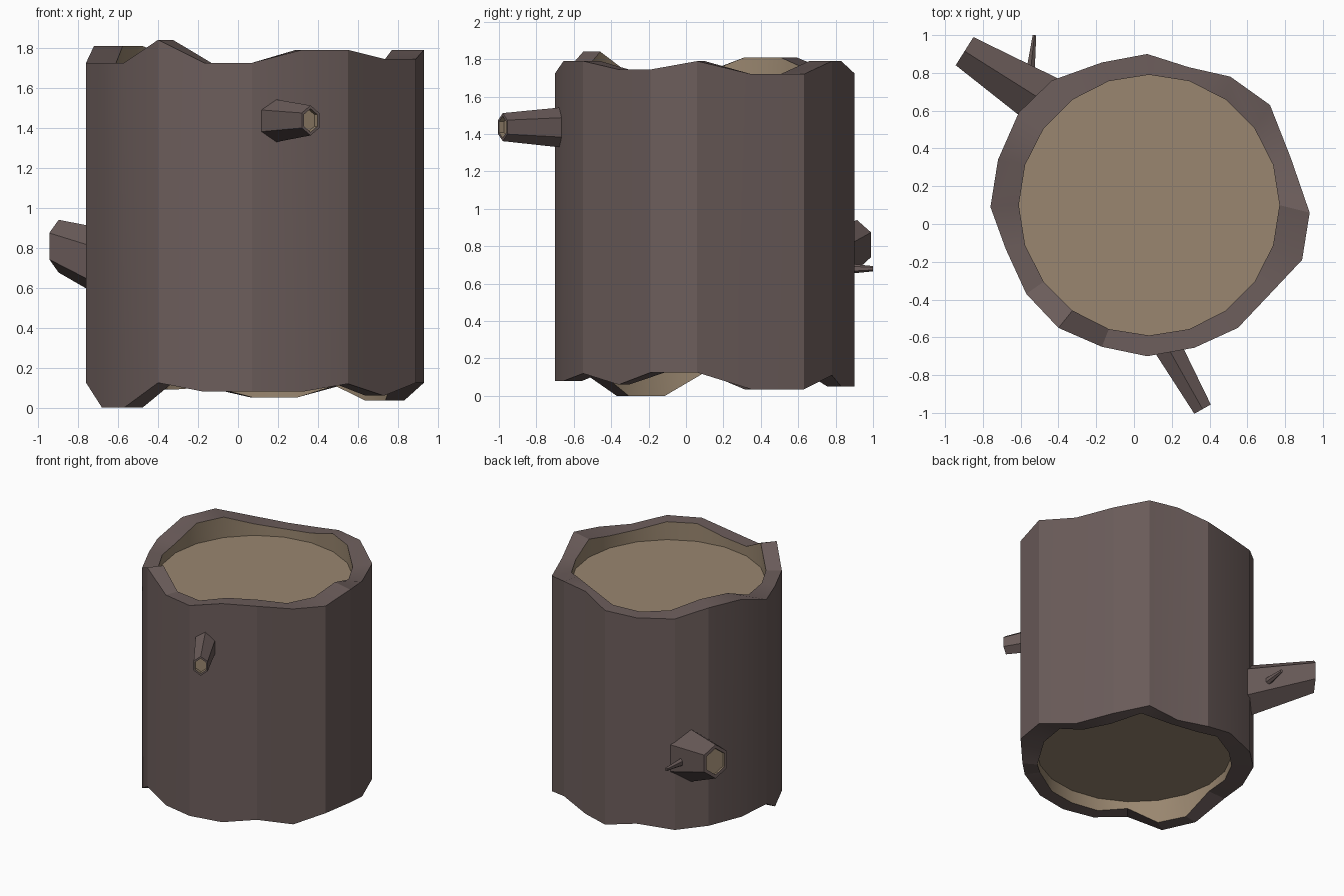
import bpy, bmesh, math
from mathutils import Vector

if "Cube" in bpy.data.objects:
    bpy.data.objects.remove(bpy.data.objects["Cube"])


def material(name, rgb):
    m = bpy.data.materials.new(name)
    m.diffuse_color = (*rgb, 1)
    m.use_nodes = True
    m.node_tree.nodes["Principled BSDF"].inputs["Base Color"].default_value = m.diffuse_color
    return m


BARK = material("bark", (0.15, 0.11, 0.105))
WOOD = material("wood", (0.32, 0.24, 0.16))


def make_object(name, bm):
    bmesh.ops.recalc_face_normals(bm, faces=bm.faces)
    me = bpy.data.meshes.new(name)
    bm.to_mesh(me)
    bm.free()
    ob = bpy.data.objects.new(name, me)
    bpy.context.collection.objects.link(ob)
    me.materials.append(BARK)
    me.materials.append(WOOD)
    return ob


def ring(bm, points):
    return [bm.verts.new(p) for p in points]


def bridge(bm, a, b, mat):
    n = len(a)
    for i in range(n):
        j = (i + 1) % n
        bm.faces.new((a[i], a[j], b[j], b[i])).material_index = mat


def cap(bm, verts):
    bm.faces.new(verts).material_index = 1


# Bark outline, clockwise from the back: x, y, lower edge z, upper edge z
OUTLINE = [
    (0.07, 0.90, 0.05, 1.725), (0.29, 0.83, 0.05, 1.79),
    (0.51, 0.78, 0.11, 1.79), (0.72, 0.63, 0.035, 1.72),
    (0.83, 0.35, 0.035, 1.72), (0.93, 0.06, 0.125, 1.79),
    (0.89, -0.19, 0.125, 1.745), (0.73, -0.36, 0.06, 1.745),
    (0.55, -0.55, 0.12, 1.79), (0.32, -0.655, 0.08, 1.79),
    (0.07, -0.70, 0.08, 1.725), (-0.17, -0.65, 0.08, 1.725),
    (-0.40, -0.55, 0.125, 1.84), (-0.57, -0.37, 0.0, 1.725),
    (-0.68, -0.13, 0.0, 1.725), (-0.76, 0.09, 0.125, 1.725),
    (-0.72, 0.34, 0.11, 1.81), (-0.61, 0.59, 0.105, 1.81),
    (-0.435, 0.76, 0.09, 1.74), (-0.17, 0.855, 0.105, 1.715),
]

# Log: ragged bark shell around recessed round wood ends
bm = bmesh.new()
inner = []
for i in range(len(OUTLINE)):
    a = math.tau * i / len(OUTLINE)
    inner.append((0.08 + 0.69 * math.sin(a), 0.10 + 0.69 * math.cos(a)))
low = ring(bm, [(x, y, lo) for x, y, lo, hi in OUTLINE])
high = ring(bm, [(x, y, hi) for x, y, lo, hi in OUTLINE])
bridge(bm, low, high, 0)
for edge, col, depth in ((high, 3, 1.65), (low, 2, 0.18)):
    rim = ring(bm, [(*p, o[col]) for p, o in zip(inner, OUTLINE)])
    floor = ring(bm, [(*p, depth) for p in inner])
    bridge(bm, edge, rim, 0)
    bridge(bm, rim, floor, 1)
    cap(bm, floor)
log = make_object("log", bm)
bpy.context.view_layer.objects.active = log
log.select_set(True)
bpy.ops.object.shade_smooth_by_angle(angle=math.radians(21))


# Branch stubs: tapered, slightly narrow hexagons with a recessed wood end
def branch(name, start, end, r0, r1, hollow=True):
    start, end = Vector(start), Vector(end)
    axis = end - start
    side = Vector((-axis.y, axis.x, 0)).normalized()

    def hexagon(c, r):
        pts = []
        for k in range(6):
            a = math.tau * k / 6
            pts.append(c + side * (0.77 * r * math.sin(a)) + Vector((0, 0, r * math.cos(a))))
        return pts

    bm = bmesh.new()
    base = ring(bm, hexagon(start, r0))
    tip = ring(bm, hexagon(end, r1))
    bm.faces.new(base)
    bridge(bm, base, tip, 0)
    if hollow:
        lip = ring(bm, hexagon(end, r1 * 0.78))
        floor = ring(bm, hexagon(end - axis.normalized() * 0.03, r1 * 0.78))
        bridge(bm, tip, lip, 0)
        bridge(bm, lip, floor, 1)
        cap(bm, floor)
    else:
        bm.faces.new(tip)
    make_object(name, bm)


branch("front_branch", (0.16, -0.62, 1.435), (0.363, -0.98, 1.437), 0.112, 0.075)
branch("back_branch", (-0.46, 0.64, 0.64), (-0.897, 0.915, 0.808), 0.215, 0.132)
branch("twig", (-0.56, 0.70, 0.68), (-0.527, 1.0, 0.68), 0.045, 0.014, hollow=False)
